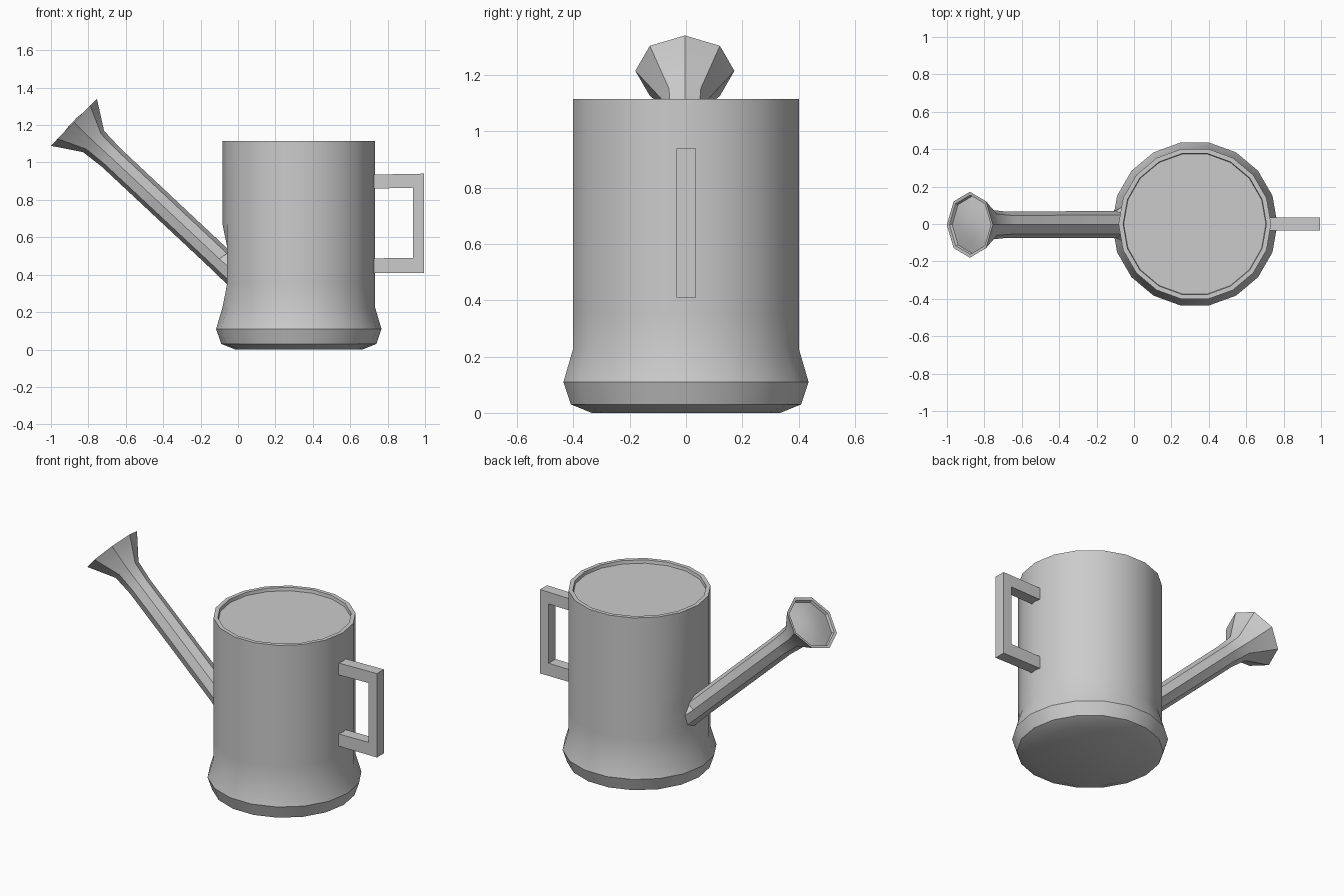
import bpy, bmesh, math
from mathutils import Vector

if "Cube" in bpy.data.objects:
    bpy.data.objects.remove(bpy.data.objects["Cube"])


def loft(name, rings, smooth_angle=30):
    """Skin a list of equal-sized point rings and cap both ends."""
    bm = bmesh.new()
    loops = [[bm.verts.new(p) for p in ring] for ring in rings]
    n = len(loops[0])
    for a, b in zip(loops, loops[1:]):
        for i in range(n):
            j = (i + 1) % n
            bm.faces.new((a[i], a[j], b[j], b[i]))
    bm.faces.new(loops[0][::-1])
    bm.faces.new(loops[-1])
    bmesh.ops.recalc_face_normals(bm, faces=bm.faces)
    me = bpy.data.meshes.new(name)
    bm.to_mesh(me)
    bm.free()
    ob = bpy.data.objects.new(name, me)
    bpy.context.collection.objects.link(ob)
    bpy.ops.object.select_all(action='DESELECT')
    ob.select_set(True)
    bpy.context.view_layer.objects.active = ob
    bpy.ops.object.shade_smooth_by_angle(angle=math.radians(smooth_angle))
    return ob


def ring(center, u, v, n):
    return [Vector(center) + u * math.cos(2 * math.pi * k / n) + v * math.sin(2 * math.pi * k / n)
            for k in range(n)]


X, Y, Z = Vector((1, 0, 0)), Vector((0, 1, 0)), Vector((0, 0, 1))

# Can body: 18-sided, flared foot, shallow recessed top
CX, SIDES = 0.325, 18
profile = [(0.34, 0), (0.415, 0.03), (0.442, 0.11), (0.408, 0.225), (0.408, 0.35),
           (0.408, 0.55), (0.408, 0.67), (0.408, 1.115), (0.383, 1.115), (0.380, 1.095)]
rings = [ring((CX, 0, z), X * r, Y * r, SIDES) for r, z in profile]
# Flatten the wall where the spout joins
for k in (4, 5):
    rings[k][SIDES // 2].x = CX - 0.408 * math.cos(math.radians(20))
loft("can_body", rings)

# Spout: octagonal tube with sheared base collar and flared rose
axis = Vector((-0.715, 0, 0.70)).normalized()
up = Vector((0.70, 0, 0.715)).normalized()
tip = Vector((-0.8775, -0.004, 1.215))


def spout_ring(center, r):
    return ring(center, up * r, Y * r, 8)


spout = [
    ring((-0.055, 0, 0.445), Z * 0.1, Y * 0.095, 8),
    ring((-0.10, -0.002, 0.485), up * 0.07 - axis * 0.035, Y * 0.072, 8),
    spout_ring((-0.68, -0.004, 1.028), 0.07),
    spout_ring((-0.772, -0.004, 1.112), 0.08),
    spout_ring(tip, 0.176),
    spout_ring(tip - axis * 0.002, 0.158),
    spout_ring(tip - axis * 0.018, 0.153),
    spout_ring(tip - axis * 0.002, 0.09),
    spout_ring(tip + axis * 0.006, 0.03),
]
loft("spout", spout)

# Handle: square C-shaped bar, extruded from its outline
outline = [(0.715, 0.41), (0.995, 0.41), (0.995, 0.94), (0.715, 0.935),
           (0.715, 0.86), (0.935, 0.865), (0.935, 0.49), (0.715, 0.487)]
loft("handle", [[Vector((x, y, z)) for x, z in outline] for y in (-0.034, 0.036)])
